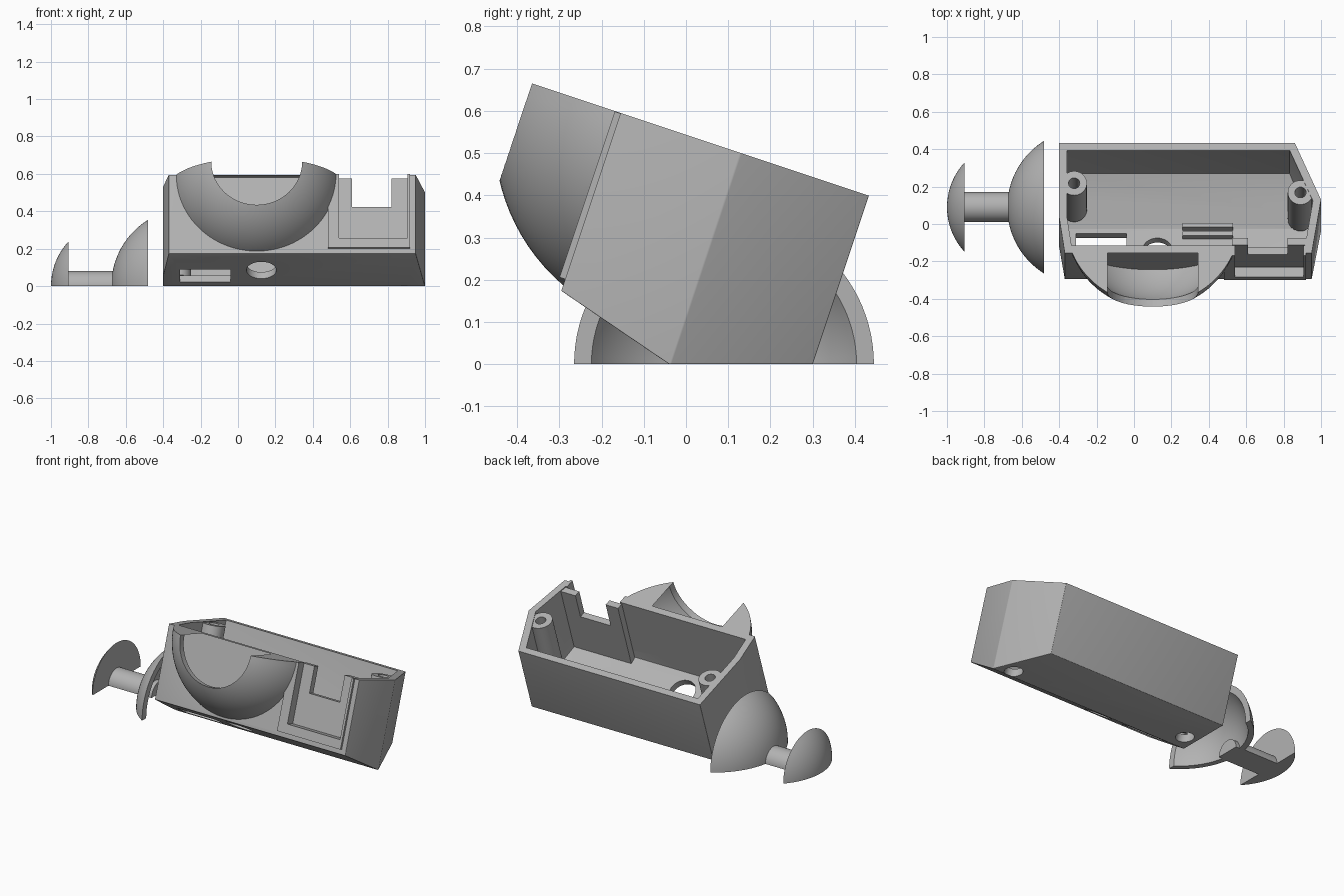
import bpy, bmesh
from math import radians, sin, cos, pi, atan2, hypot
from mathutils import Matrix, Vector

if "Cube" in bpy.data.objects:
    bpy.data.objects.remove(bpy.data.objects["Cube"])

grey = bpy.data.materials.new("plain grey")
grey.use_nodes = True
COLOUR = (0.45, 0.45, 0.45, 1)
grey.diffuse_color = COLOUR
grey.node_tree.nodes["Principled BSDF"].inputs["Base Color"].default_value = COLOUR

# Tilted case frame (origin on the front top edge) and sloping underside frame
CASE = Matrix.Translation((0, -0.155, 0.595)) @ Matrix.Rotation(radians(-18.43), 4, "X")
SLOPE = Matrix.Translation((0, -0.165, 0.085)) @ Matrix.Rotation(radians(-34.2), 4, "X")
ALONG_Y = Matrix.Rotation(pi / 2, 4, "X")


def finish(bm, name, frame=Matrix()):
    bmesh.ops.transform(bm, matrix=frame, verts=bm.verts)
    bmesh.ops.recalc_face_normals(bm, faces=bm.faces)
    mesh = bpy.data.meshes.new(name)
    bm.to_mesh(mesh)
    bm.free()
    obj = bpy.data.objects.new(name, mesh)
    bpy.context.collection.objects.link(obj)
    mesh.materials.append(grey)
    return obj


def clip(bm, point, normal):
    """Cut away the side the normal points to and close the cut."""
    bmesh.ops.bisect_plane(bm, geom=bm.verts[:] + bm.edges[:] + bm.faces[:], dist=1e-5,
                           plane_co=point, plane_no=normal, clear_outer=True)
    bmesh.ops.holes_fill(bm, edges=[e for e in bm.edges if e.is_boundary], sides=0)


def box_mesh(lo, hi):
    bm = bmesh.new()
    bmesh.ops.create_cube(bm, size=1)
    lo, hi = Vector(lo), Vector(hi)
    for v in bm.verts:
        v.co = Vector((v.co[i] + 0.5) * (hi[i] - lo[i]) + lo[i] for i in range(3))
    return bm


def box(name, lo, hi, frame):
    return finish(box_mesh(lo, hi), name, frame)


def cylinder(name, radius, centre, length, frame, turn=Matrix()):
    bm = bmesh.new()
    bmesh.ops.create_cone(bm, cap_ends=True, segments=48, radius1=radius,
                          radius2=radius, depth=length)
    return finish(bm, name, frame @ Matrix.Translation(centre) @ turn)


def ball(name, radius, back, open_top):
    bm = bmesh.new()
    bmesh.ops.create_uvsphere(bm, u_segments=96, v_segments=48, radius=radius)
    bmesh.ops.transform(bm, matrix=Matrix.Translation((0.1, 0.174, 0)), verts=bm.verts)
    clip(bm, (0, back, 0), (0, 1, 0))
    if not open_top:
        clip(bm, (0, 0, 0), (0, 0, 1))
    return finish(bm, name, CASE)


def combine(target, other, operation):
    mod = target.modifiers.new("join", "BOOLEAN")
    mod.object, mod.operation, mod.solver = other, operation, "EXACT"
    bpy.context.view_layer.objects.active = target
    bpy.ops.object.modifier_apply(modifier=mod.name)
    bpy.data.objects.remove(other)


def add(target, other):
    combine(target, other, "UNION")


def cut(target, other):
    combine(target, other, "DIFFERENCE")


# Case plan, counter-clockwise from the front right corner
PLAN = [(-0.37, 0), (0.95, 0), (1.0, 0.3), (0.86, 0.62), (-0.4, 0.62), (-0.4, 0.2)]


def case_solid(name, inset, top, radius):
    """Convex case block whose walls and floor are moved inwards by inset."""
    bm = box_mesh((-1, -1, -1), (2, 2, top))
    for a, b in zip(PLAN, PLAN[1:] + PLAN[:1]):
        normal = Vector((b[1] - a[1], a[0] - b[0], 0)).normalized()
        clip(bm, Vector((*a, 0)) - normal * inset, normal)
    down = Vector((0, 0, -1))
    clip(bm, CASE.inverted() @ Vector((0, 0, inset)), CASE.to_3x3().inverted() @ down)
    to_case = CASE.inverted() @ SLOPE
    clip(bm, to_case @ Vector((0, 0, inset)), to_case.to_3x3() @ down)
    edges = [e for e in bm.edges if min(v.co.z for v in e.verts) < top - 1e-3]
    bmesh.ops.bevel(bm, geom=edges, offset=radius, segments=4, profile=0.5,
                    affect="EDGES", clamp_overlap=True)
    return finish(bm, name, CASE)


# Outer case with the bulging front shell and raised front panel
case = case_solid("case", 0, 0, 0.03)
add(case, ball("front_shell", 0.464, 0.1, False))
add(case, box("raised_panel", (0.48, -0.014, -0.415), (0.92, 0.03, -0.001), CASE))

# Hollow interior and round front opening
cut(case, case_solid("cavity", 0.042, 0.1, 0.02))
cut(case, ball("shell_hollow", 0.43, 0.3, True))
cut(case, cylinder("front_opening", 0.243, (0.1, -0.3, 0), 0.6, CASE, ALONG_Y))

# Panel recess with a notched plate standing behind it
cut(case, box("recess", (0.54, -0.1, -0.36), (0.905, 0.05, 0.1), CASE))
plate = box("notched_plate", (0.525, 0.046, -0.43), (0.93, 0.086, -0.006), CASE)
cut(plate, box("notch", (0.61, 0, -0.165), (0.82, 0.2, 0.1), CASE))
add(case, plate)

# Openings and small rails on the sloping underside
cut(case, box("slot", (-0.31, -0.005, -0.1), (-0.04, 0.11, 0.08), SLOPE))
cut(case, cylinder("round_hole", 0.08, (0.125, 0, 0), 0.2, SLOPE))
for y in (0.075, 0.13):
    add(case, box("rail", (0.26, y, 0.03), (0.53, y + 0.025, 0.075), SLOPE))

# Screw posts with pilot holes and countersinks from below
for x, y in ((-0.32, 0.395), (0.89, 0.343)):
    add(case, cylinder("post", 0.068, (x, y, -0.23), 0.45, CASE))
    cut(case, cylinder("pilot_hole", 0.03, (x, y, -0.25), 0.8, CASE))
    cut(case, cylinder("countersink", 0.052, (x, y, -0.5), 0.2, CASE))


def arc(centre, start, end, steps):
    """Profile points from start to end around a centre on the axis."""
    r = hypot(start[0] - centre, start[1])
    a, b = (atan2(p[1], p[0] - centre) for p in (start, end))
    return [(centre + r * cos(a + (b - a) * i / steps), r * sin(a + (b - a) * i / steps))
            for i in range(steps + 1)]


# Half plunger: solid cap, shaft and hollow bowl turned round the x axis
profile = arc(-0.65, (-1, 0), (-0.906, 0.24), 12)
profile += [(-0.906, 0.08)]
profile += arc(-0.26, (-0.67, 0.08), (-0.48, 0.355), 16)
profile += arc(-0.26, (-0.48, 0.314), (-0.635, 0.075), 14)
profile += [(-0.61, 0.075), (-0.61, 0)]
bm = bmesh.new()
verts = [bm.verts.new((x, r, 0)) for x, r in profile]
edges = [bm.edges.new(pair) for pair in zip(verts, verts[1:])]
bmesh.ops.spin(bm, geom=verts + edges, cent=(0, 0, 0), axis=(1, 0, 0), angle=pi, steps=48)
bmesh.ops.remove_doubles(bm, verts=bm.verts, dist=1e-5)
bmesh.ops.holes_fill(bm, edges=[e for e in bm.edges if e.is_boundary], sides=0)
plunger = finish(bm, "half_plunger", Matrix.Translation((0, 0.09, 0)))

# Smooth shading with sharp edges kept
for obj in (case, plunger):
    bpy.ops.object.select_all(action="DESELECT")
    obj.select_set(True)
    bpy.context.view_layer.objects.active = obj
    bpy.ops.object.shade_smooth_by_angle(angle=radians(30))
